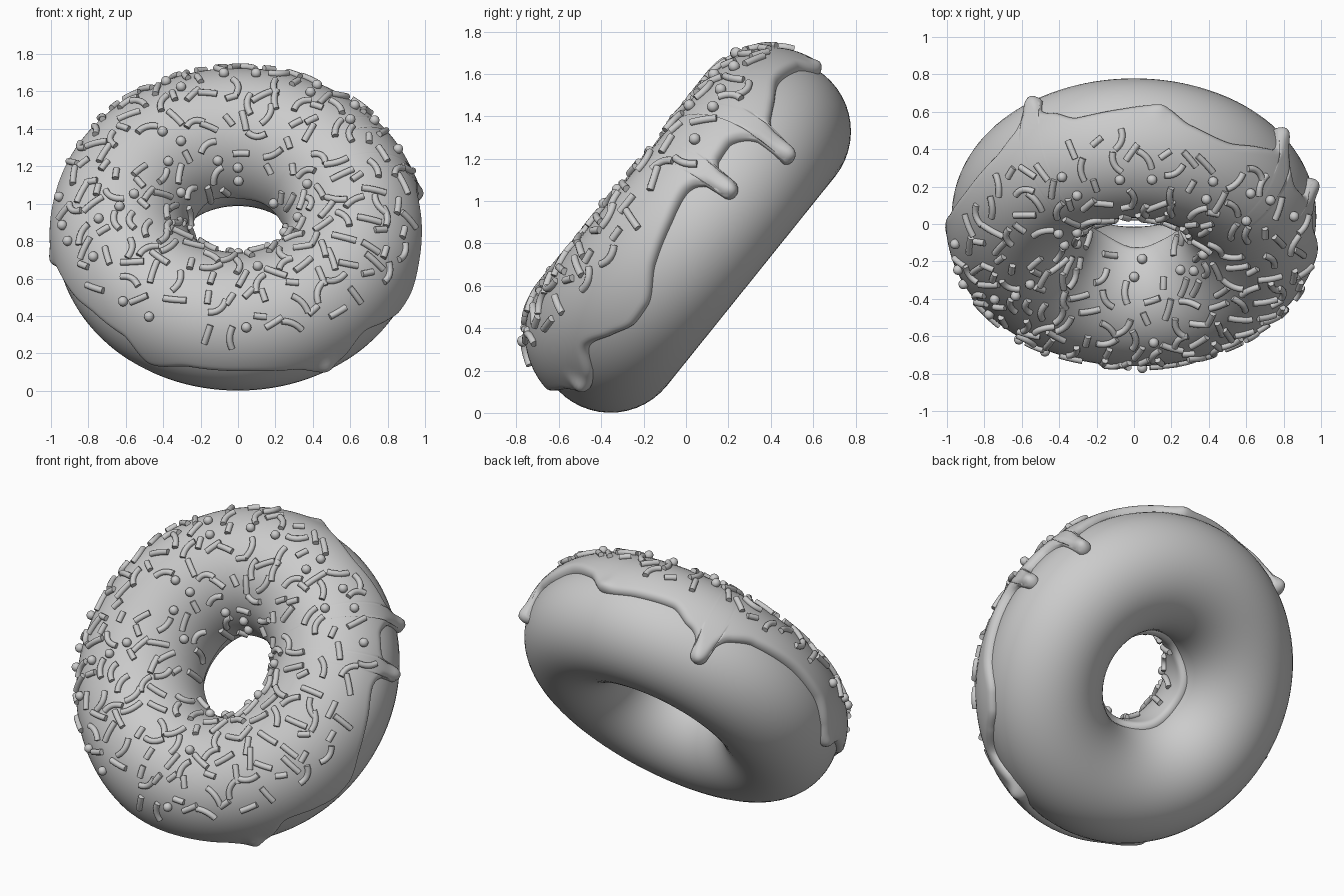
import bpy, bmesh, math, random
from mathutils import Vector

if "Cube" in bpy.data.objects:
    bpy.data.objects.remove(bpy.data.objects["Cube"])

random.seed(7)
R, r = 0.633, 0.342                 # ring radius, tube radius
TILT = math.radians(51.2)
CENTRE = (0, 0.04, 0.836)

# Outer icing edge without the narrow drips: (ring angle, tube angle), degrees
EDGE = [(-172, -12), (-164, 4), (-150, 9), (-140, 14), (-129, 14), (-118, -4), (-105, 8),
        (-90, 9), (-72, 2), (-63, -11), (-56, -6), (-47, 10), (-38, 1), (-30, -7), (-24, -6),
        (-13, 10), (-2, 20), (8, 26), (15, 20), (22, 22), (27, 23), (32, 15),
        (36, 8), (40, 9), (47, 15), (59, 24), (72, 18), (82, 3), (95, 8), (108, 11),
        (116, 0), (124, -5), (131, 6), (139, 16), (155, 20), (170, 14), (180, 0)]
# Narrow drips with round ends: (ring angle, tip tube angle, half width)
DRIPS = [(16, -6, 2.6), (36, -24, 2.8), (124, -29, 3.2)]
# Fat drip ends: (ring angle, tube angle, extra thickness)
BULBS = [(16, 1, .022), (36, -16, .026), (124, -21, .026), (-172, -6, .012), (-62, -4, .025), (82, 7, .015)]


def base_edge(th):
    """Monotone cubic interpolation of the icing edge, periodic."""
    n = len(EDGE)
    pt = lambda i: (EDGE[i % n][0] + 360 * (i // n), EDGE[i % n][1])
    slope = lambda i: (pt(i + 1)[1] - pt(i)[1]) / (pt(i + 1)[0] - pt(i)[0])

    def tangent(i):
        a, b = slope(i - 1), slope(i)
        return 0 if a * b <= 0 else 2 * a * b / (a + b)
    th = (th + 172) % 360 - 172
    i = max(k for k in range(n) if EDGE[k][0] <= th)
    (x0, y0), (x1, y1) = pt(i), pt(i + 1)
    h = x1 - x0
    t = (th - x0) / h
    return ((2*t**3 - 3*t*t + 1) * y0 + (t**3 - 2*t*t + t) * h * tangent(i)
            + (3*t*t - 2*t**3) * y1 + (t**3 - t*t) * h * tangent(i + 1))


def edge_angle(th):
    lo = base_edge(th)
    for dt, tip, w in DRIPS:
        x = abs((th - dt + 180) % 360 - 180) / w
        if x < 1:
            lo = min(lo - 9, tip + 2.7 * w * (1 - math.sqrt(1 - x * x)))
        elif x < 2.2:
            lo -= 9 * (1 - math.sqrt(max(0, 1 - ((2.2 - x) / 1.2) ** 2)))
    return lo


def thickness(th, ph):
    t = 0.033 + 0.04 * max(0, math.sin(math.radians(ph))) ** 1.5
    for bt, bp, extra in BULBS:
        dx = ((th - bt + 180) % 360 - 180) * 0.0171
        dy = (ph - bp) * 0.006
        t += extra * math.exp(-(dx * dx + dy * dy) / 0.0022)
    return t


def ring_point(th, ph, off=0.0):
    a, b = math.radians(th), math.radians(ph)
    d = R + (r + off) * math.cos(b)
    return Vector((d * math.cos(a), d * math.sin(a), (r + off) * math.sin(b)))


def finish(bm, name, angle=60):
    bmesh.ops.recalc_face_normals(bm, faces=bm.faces)
    me = bpy.data.meshes.new(name)
    bm.to_mesh(me)
    bm.free()
    ob = bpy.data.objects.new(name, me)
    bpy.context.collection.objects.link(ob)
    ob.location, ob.rotation_euler = CENTRE, (TILT, 0, 0)
    bpy.ops.object.select_all(action='DESELECT')
    ob.select_set(True)
    bpy.context.view_layer.objects.active = ob
    bpy.ops.object.shade_smooth_by_angle(angle=math.radians(angle))
    return ob


def skin(bm, rows, wrap_rows, wrap_cols):
    n, m = len(rows), len(rows[0])
    for i in range(n if wrap_rows else n - 1):
        for j in range(m if wrap_cols else m - 1):
            a, b = rows[i], rows[(i + 1) % n]
            k = (j + 1) % m
            bm.faces.new((a[j], b[j], b[k], a[k]))


# Dough ring
bm = bmesh.new()
skin(bm, [[bm.verts.new(ring_point(i * 3, j * 7.5)) for j in range(48)] for i in range(120)], True, True)
finish(bm, "dough")

# Icing sheet, rolled over by its distance to the dripping edge
N, ROLL = 720, 0.04
lows = [edge_angle(i * 360 / N) for i in range(N)]
STEP = math.radians(360 / N) * 0.98
bm = bmesh.new()
rows = []
for i in range(N):
    th, lo = i * 360 / N, lows[i]
    hi = 187 + 4 * math.sin(math.radians(2 * th + 40)) + 2 * math.sin(math.radians(5 * th))
    row = []
    for j in range(49):
        s = 0.5 - 0.5 * math.cos(math.pi * j / 48)
        ph = lo + (hi - lo) * s
        d = (hi - ph) * 0.0066
        if ph < 40:
            d = min(math.hypot(k * STEP, max(0, ph - lows[(i + k) % N]) * 0.0066) for k in range(-5, 6))
        d = max(0, min(1, d / ROLL))
        roll = math.sqrt(max(0, 1 - (1 - d) ** 2))
        row.append(bm.verts.new(ring_point(th, ph, -0.008 + (thickness(th, ph) + 0.008) * roll)))
    rows.append(row)
skin(bm, rows, True, False)
finish(bm, "icing", 80)

# Scatter positions for the sprinkles, kept apart from each other
spots = []
for _ in range(6000):
    th, ph = random.uniform(0, 360), random.uniform(36, 174)
    keep = (R + r * math.cos(math.radians(ph))) / (R + r)
    if random.random() > keep * (0.5 if ph > 145 else 1):
        continue
    if math.sin(math.radians(th)) < -0.6 and ph < 42 or ph < edge_angle(th) + 22:
        continue
    p = ring_point(th, ph, thickness(th, ph))
    if all((p - q[2]).length > 0.076 for q in spots):
        spots.append((th, ph, p))
    if len(spots) == 235:
        break


def add_rod(bm, th, ph, length, bend, rad=0.0175, sides=10):
    """Short rod lying on the icing, bent sideways."""
    spin = random.uniform(0, 2 * math.pi)
    path = []
    for k in range(7):
        t = k / 6 - 0.5
        u, v = t * length, bend * (4 * t * t - 0.5)
        x, y = u * math.cos(spin) - v * math.sin(spin), u * math.sin(spin) + v * math.cos(spin)
        a = th + math.degrees(x / (R + r * math.cos(math.radians(ph))))
        b = ph + math.degrees(y / (r + 0.04))
        path.append((ring_point(a, b, thickness(a, b) + 0.008),
                     (ring_point(a, b, 1) - ring_point(a, b, 0)).normalized()))
    rings = []
    for k, (p, nrm) in enumerate(path):
        tan = (path[min(k + 1, 6)][0] - path[max(k - 1, 0)][0]).normalized()
        side = tan.cross(nrm).normalized()
        up = side.cross(tan)
        rings.append([bm.verts.new(p + rad * (side * math.cos(2 * math.pi * j / sides)
                                              + up * math.sin(2 * math.pi * j / sides)))
                      for j in range(sides)])
    skin(bm, rings, False, True)
    bm.faces.new(rings[0])
    bm.faces.new(rings[-1])


# Rod sprinkles (straight and bent) and sugar balls
rods, balls = bmesh.new(), bmesh.new()
for i, (th, ph, p) in enumerate(spots):
    if i % 7 == 0:
        made = bmesh.ops.create_uvsphere(balls, u_segments=16, v_segments=10, radius=0.027)
        bmesh.ops.translate(balls, verts=made['verts'],
                            vec=ring_point(th, ph, thickness(th, ph) + 0.012))
    else:
        length, bend = random.choice([(0.065, 0), (0.1, 0), (0.115, 0.014), (0.11, -0.02), (0.12, 0)])
        add_rod(rods, th, ph, length, bend)
finish(rods, "sprinkles", 40)
finish(balls, "sugar_balls", 60)
